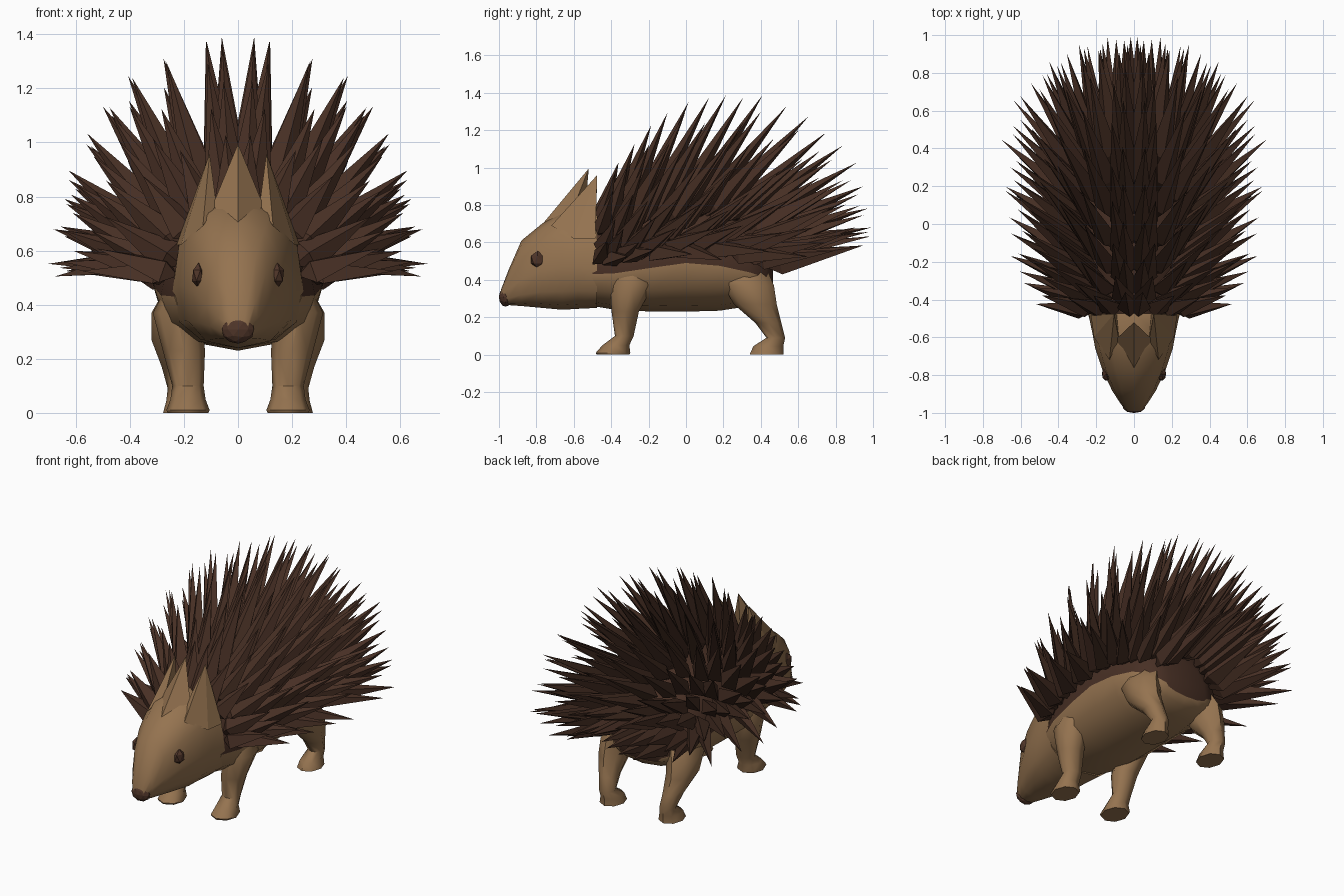
import bpy, bmesh, math, random
from mathutils import Vector

if "Cube" in bpy.data.objects:
    bpy.data.objects.remove(bpy.data.objects["Cube"])
random.seed(4)


def material(name, rgb):
    m = bpy.data.materials.new(name)
    m.diffuse_color = (*rgb, 1)
    m.use_nodes = True
    m.node_tree.nodes["Principled BSDF"].inputs["Base Color"].default_value = m.diffuse_color
    return m


TAN = material("tan_fur", (0.30, 0.172, 0.080))
DARK = material("dark_quill", (0.064, 0.029, 0.018))
NOSE = material("nose_brown", (0.080, 0.036, 0.022))


def finish(name, bm, mats, smooth=None):
    bmesh.ops.recalc_face_normals(bm, faces=bm.faces)
    me = bpy.data.meshes.new(name)
    bm.to_mesh(me)
    bm.free()
    ob = bpy.data.objects.new(name, me)
    bpy.context.collection.objects.link(ob)
    for m in mats:
        me.materials.append(m)
    if smooth:
        bpy.ops.object.select_all(action='DESELECT')
        bpy.context.view_layer.objects.active = ob
        ob.select_set(True)
        bpy.ops.object.shade_smooth_by_angle(angle=math.radians(smooth))
    return ob


def loft(bm, rings):
    """Skin closed rings of points and cap both ends; returns side faces with their column."""
    vs = [[bm.verts.new(p) for p in r] for r in rings]
    n, out = len(rings[0]), []
    for a, b in zip(vs, vs[1:]):
        for i in range(n):
            j = (i + 1) % n
            out.append((bm.faces.new((a[i], a[j], b[j], b[i])), i))
    return out, [bm.faces.new(vs[0]), bm.faces.new(vs[-1])]


def spow(v, e):
    return math.copysign(abs(v) ** e, v)


def section(y, w, zb, zm, zt, n=12, e=0.95):
    """Upright ring: widest at zm, bottom zb, top zt."""
    pts = []
    for i in range(n):
        t = 2 * math.pi * i / n
        c, s = spow(math.cos(t), e), spow(math.sin(t), e)
        pts.append((w * c, y, zm + s * ((zt - zm) if s > 0 else (zm - zb))))
    return pts


# Body: tan belly, dark back above the widest line
BODY = [(-0.50, 0.235, 0.26, 0.43, 0.72), (-0.38, 0.285, 0.24, 0.435, 0.77),
        (-0.18, 0.31, 0.23, 0.465, 0.81), (0.0, 0.32, 0.23, 0.49, 0.83),
        (0.18, 0.315, 0.235, 0.475, 0.81), (0.34, 0.30, 0.26, 0.44, 0.74),
        (0.43, 0.24, 0.29, 0.41, 0.66), (0.465, 0.15, 0.33, 0.37, 0.54)]
bm = bmesh.new()
sides, caps = loft(bm, [section(*s) for s in BODY])
for f, i in sides:
    f.material_index = 1 if i < 6 else 0
caps[1].material_index = 1
finish("body", bm, [TAN, DARK], 45)

# Head with blunt snout
HEAD = [(-0.99, 0.04, 0.285, 0.31, 0.345), (-0.95, 0.072, 0.265, 0.35, 0.45),
        (-0.88, 0.117, 0.26, 0.40, 0.61), (-0.77, 0.168, 0.25, 0.45, 0.70),
        (-0.66, 0.205, 0.24, 0.47, 0.77), (-0.58, 0.22, 0.245, 0.47, 0.79),
        (-0.475, 0.242, 0.25, 0.45, 0.78)]
bm = bmesh.new()
loft(bm, [section(*s, e=0.8) for s in HEAD])
finish("head", bm, [TAN], 40)


# Three pointed tufts on the crown, sweeping up from the brow
def pyramid(bm, base, tip):
    vs = [bm.verts.new(p) for p in base]
    t = bm.verts.new(tip)
    bm.faces.new(vs)
    for i in range(len(vs)):
        bm.faces.new((vs[i], vs[(i + 1) % len(vs)], t))


bm = bmesh.new()
pyramid(bm, [(-0.095, -0.61, 0.765), (0, -0.77, 0.695), (0.095, -0.61, 0.765), (0, -0.54, 0.76)],
        (0, -0.52, 0.995))
for s in (-1, 1):
    pyramid(bm, [(s * 0.08, -0.61, 0.77), (s * 0.13, -0.72, 0.69), (s * 0.212, -0.60, 0.62),
                 (s * 0.228, -0.485, 0.62), (s * 0.09, -0.48, 0.74)], (s * 0.105, -0.475, 0.96))
finish("crown_tufts", bm, [TAN])


# Nose and eyes: flattened low-poly balls
def ball(name, loc, size, mat, sub=1):
    bm = bmesh.new()
    bmesh.ops.create_icosphere(bm, subdivisions=sub, radius=1)
    for v in bm.verts:
        v.co = Vector([c * k + l for c, k, l in zip(v.co, size, loc)])
    finish(name, bm, [mat])


ball("nose", (0, -0.965, 0.308), (0.062, 0.036, 0.052), NOSE, 2)
for s, side in ((-1, "left"), (1, "right")):
    ball(side + "_eye", (s * 0.146, -0.793, 0.508), (0.027, 0.042, 0.047), NOSE)

# Legs: stacked oval rings (x, y, z, rx, ry)
LEGS = {"front_leg": [(0.21, -0.28, 0.455, 0.06, 0.11), (0.225, -0.29, 0.37, 0.09, 0.115),
                      (0.20, -0.325, 0.23, 0.078, 0.073), (0.185, -0.33, 0.10, 0.058, 0.05),
                      (0.185, -0.375, 0.05, 0.065, 0.072), (0.185, -0.39, 0.01, 0.08, 0.092),
                      (0.185, -0.39, 0.0, 0.075, 0.088)],
        "hind_leg": [(0.20, 0.30, 0.44, 0.08, 0.14), (0.23, 0.335, 0.37, 0.09, 0.135),
                     (0.235, 0.37, 0.27, 0.085, 0.115), (0.222, 0.44, 0.17, 0.06, 0.07),
                     (0.21, 0.48, 0.09, 0.05, 0.05), (0.205, 0.44, 0.045, 0.06, 0.08),
                     (0.205, 0.43, 0.0, 0.072, 0.09)]}
for name, rows in LEGS.items():
    for s, side in ((-1, "left_"), (1, "right_")):
        bm = bmesh.new()
        loft(bm, [[(s * (x + rx * math.cos(k * math.pi / 4)), y + ry * math.sin(k * math.pi / 4), z)
                   for k in range(8)] for x, y, z, rx, ry in rows])
        finish(side + name, bm, [TAN], 50)


# Quills: mirrored broad-based spikes from the back to a fan-shaped envelope
def back_point(y, a, k):
    for p, q in zip(BODY, BODY[1:]):
        if y <= q[0]:
            t = (y - p[0]) / (q[0] - p[0])
            w, zm, zt = (p[i] + t * (q[i] - p[i]) for i in (1, 3, 4))
            return Vector((k * w * math.sin(a), y, zm + k * (zt - zm) * math.cos(a)))


def quill(bm, base, tip, wide, thick):
    d = (tip - base).normalized()
    across = d.cross(Vector((base.x, 0, base.z - 0.4))).normalized()
    up = d.cross(across)
    mid = base + (tip - base) * 0.17
    ring = [bm.verts.new(mid + o) for o in (across * wide, up * thick, -across * wide, -up * thick)]
    for end in (base, tip):
        e = bm.verts.new(end)
        for i in range(4):
            bm.faces.new((ring[i], ring[(i + 1) % 4], e))


# (base y, tip y on top, tip y at side, tip height, tip half width, base shrink)
ROWS = [(-0.46, -0.36, -0.42, 1.03, 0.53, 0.92), (-0.39, -0.22, -0.29, 1.20, 0.60, 0.93),
        (-0.31, -0.08, -0.13, 1.32, 0.65, 0.93), (-0.21, 0.11, 0.03, 1.39, 0.67, 0.93),
        (-0.09, 0.25, 0.17, 1.39, 0.68, 0.93), (0.03, 0.41, 0.32, 1.39, 0.69, 0.93),
        (0.14, 0.62, 0.49, 1.31, 0.68, 0.93), (0.25, 0.77, 0.64, 1.18, 0.62, 0.92),
        (0.34, 0.91, 0.78, 1.06, 0.47, 0.90), (0.41, 0.965, 0.89, 0.85, 0.36, 0.85),
        (0.43, 0.99, 0.94, 0.68, 0.20, 0.70)]
COLUMNS = [(5, 26, 45, 63, 80), (10, 36, 54, 72, 87)]
COUNT = 17
bm = bmesh.new()
for r in range(COUNT):
    u = r * (len(ROWS) - 1) / (COUNT - 1)
    i = min(int(u), len(ROWS) - 2)
    yb, yt, ys, h, w, k = (p + (q - p) * (u - i) for p, q in zip(ROWS[i], ROWS[i + 1]))
    for c, deg in enumerate(COLUMNS[r % 2]):
        if r >= COUNT - 3 and deg > 75:
            continue
        a = math.radians(deg + (random.uniform(-3, 3) if c else 0))
        t = (deg / 90) ** 1.5
        base = back_point(yb, min(a, 1.3), k)
        tip = Vector((w * math.sin(a), yt + (ys - yt) * t, 0.5 + (h - 0.5) * math.cos(a)))
        if c:
            tip = base + (tip - base) * random.uniform(0.95, 1.05)
            tip.y = min(tip.y + random.uniform(-0.03, 0.03), 0.99)
        for s in (-1, 1):
            m = Vector((s, 1, 1))
            quill(bm, base * m, tip * m, 0.066, 0.05)
finish("quills", bm, [DARK])
